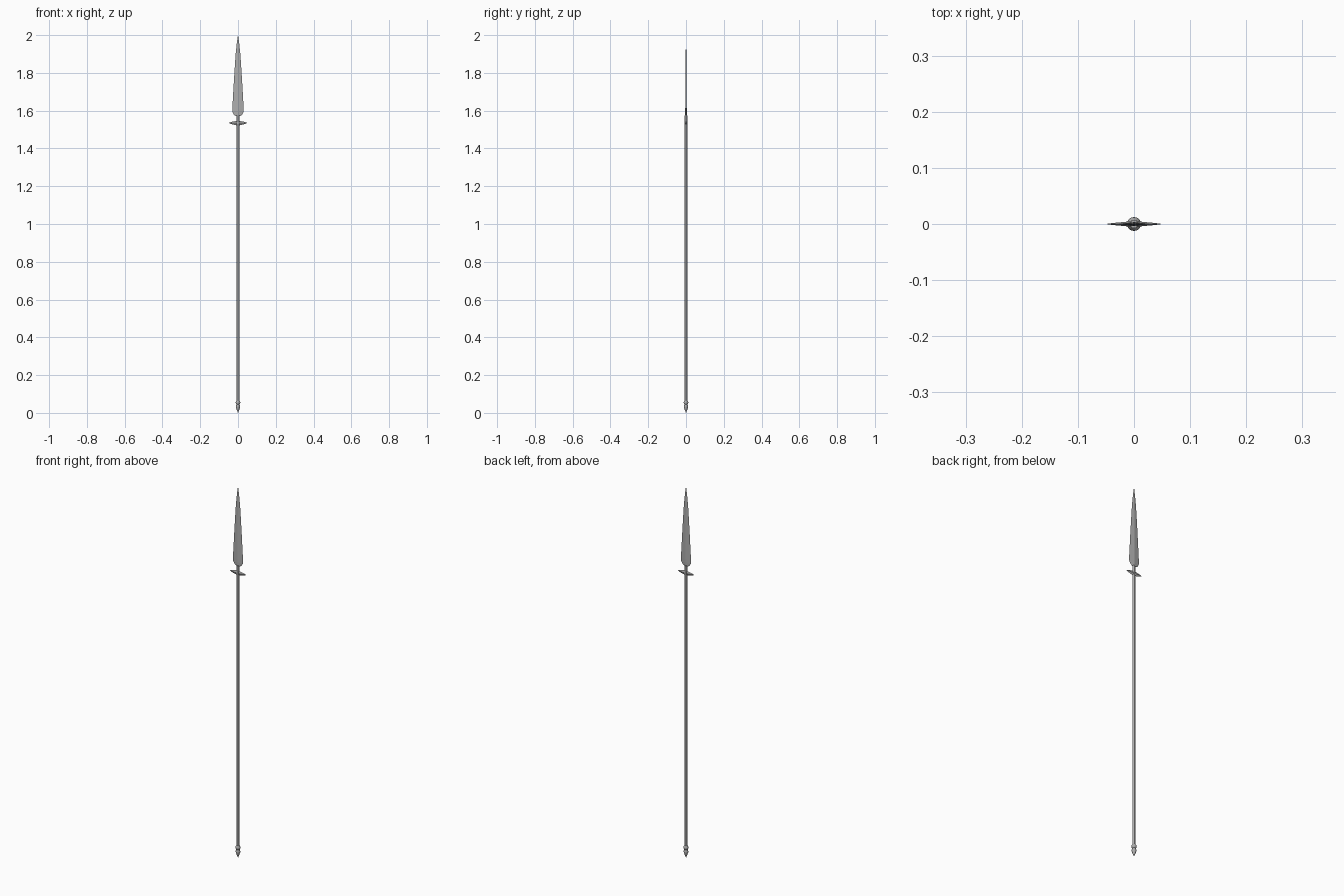
import bpy, bmesh, math

if "Cube" in bpy.data.objects:
    bpy.data.objects.remove(bpy.data.objects["Cube"])

steel = bpy.data.materials.new("dark_grey")
steel.diffuse_color = (0.42, 0.42, 0.42, 1)
steel.use_nodes = True
steel.node_tree.nodes["Principled BSDF"].inputs["Base Color"].default_value = steel.diffuse_color


def loft(name, rings, smooth=False):
    """Skin equal-length rings of points and cap both ends."""
    bm = bmesh.new()
    loops = [[bm.verts.new(p) for p in ring] for ring in rings]
    n = len(loops[0])
    for a, b in zip(loops, loops[1:]):
        for i in range(n):
            j = (i + 1) % n
            bm.faces.new((a[i], a[j], b[j], b[i]))
    bm.faces.new(loops[0][::-1])
    bm.faces.new(loops[-1])
    bmesh.ops.recalc_face_normals(bm, faces=bm.faces)
    mesh = bpy.data.meshes.new(name)
    bm.to_mesh(mesh)
    bm.free()
    mesh.materials.append(steel)
    obj = bpy.data.objects.new(name, mesh)
    bpy.context.collection.objects.link(obj)
    if smooth:
        bpy.ops.object.select_all(action='DESELECT')
        obj.select_set(True)
        bpy.context.view_layer.objects.active = obj
        bpy.ops.object.shade_smooth_by_angle(angle=math.radians(35))
    return obj


def turned(name, profile, sides, smooth):
    """Round part from (radius, z) pairs."""
    angles = [2 * math.pi * i / sides for i in range(sides)]
    return loft(name, [[(r * math.cos(a), r * math.sin(a), z) for a in angles]
                       for r, z in profile], smooth)


# Long six-sided shaft
turned("shaft", [(0.008, 0.05), (0.008, 1.575)], 6, False)

# Pointed butt cap with a ring above it
turned("butt_cap", [(0.0005, 0), (0.006, 0.014), (0.0115, 0.03), (0.0115, 0.036),
                    (0.008, 0.044), (0.0115, 0.05), (0.0125, 0.055),
                    (0.0115, 0.06), (0.0075, 0.066)], 12, True)

# Blade with a diamond section: (z, half width, half thickness)
blade = [(1.572, 0.012, 0.003), (1.578, 0.021, 0.004), (1.592, 0.029, 0.004),
         (1.61, 0.030, 0.004), (1.71, 0.0245, 0.0033), (1.81, 0.0185, 0.0025),
         (1.90, 0.0125, 0.0016), (1.96, 0.006, 0.0009), (2.0, 0.0003, 0.0002)]
loft("blade", [[(w, 0, z), (0, t, z), (-w, 0, z), (0, -t, z)] for z, w, t in blade])

# Cross guard tapering to both tips: (x, top z, bottom z, half thickness)
half = [(0, 1.546, 1.522, 0.005), (0.012, 1.545, 1.523, 0.0042),
        (0.028, 1.542, 1.527, 0.0027), (0.04, 1.539, 1.531, 0.0015),
        (0.047, 1.5365, 1.5345, 0.0006)]
guard = [(-x, a, b, t) for x, a, b, t in half[:0:-1]] + half
loft("guard", [[(x, 0, a), (x, t, (a + b) / 2), (x, 0, b), (x, -t, (a + b) / 2)]
               for x, a, b, t in guard])
